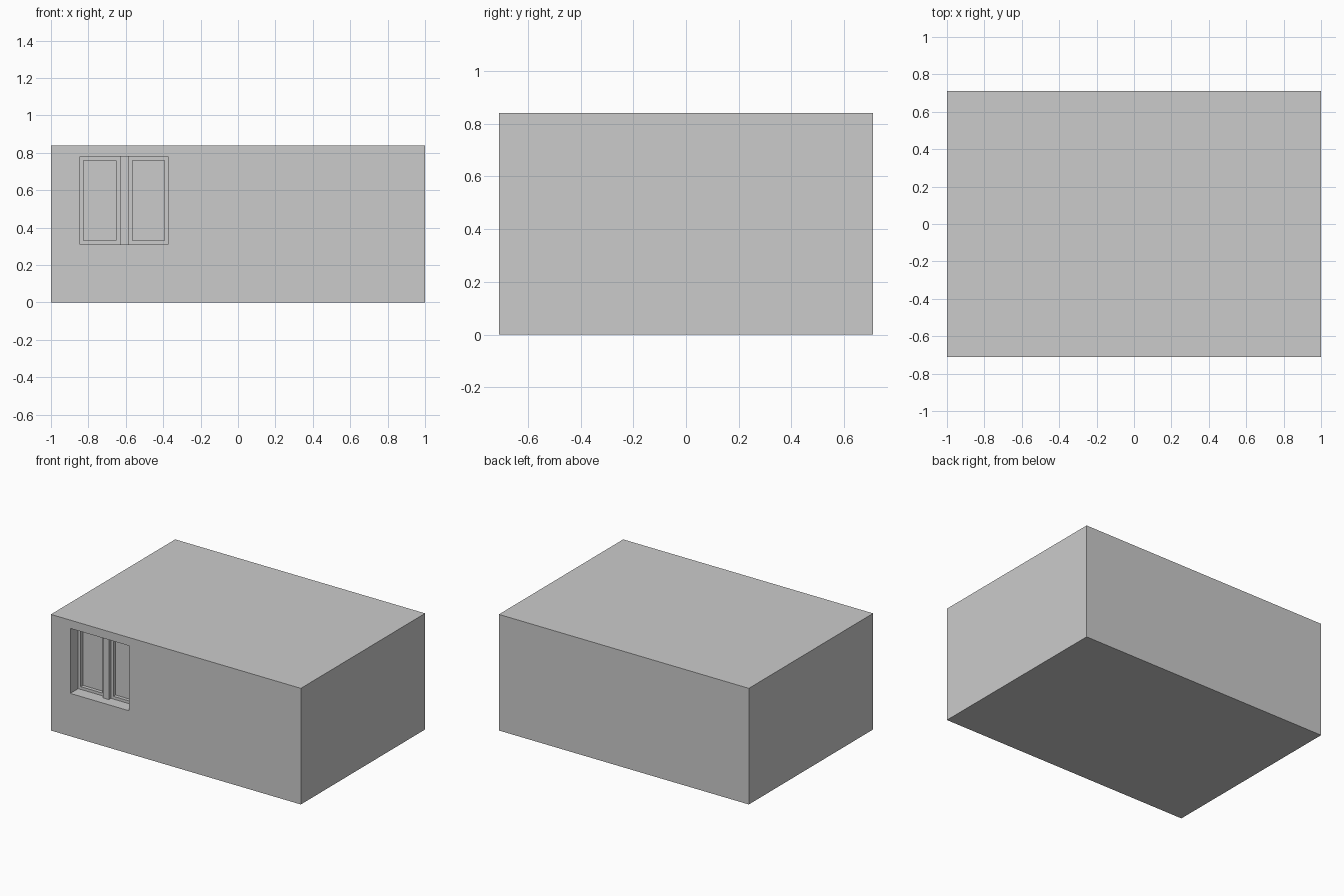
import bpy, bmesh

if "Cube" in bpy.data.objects:
    bpy.data.objects.remove(bpy.data.objects["Cube"])

W, D, H = 1.0, 0.71, 0.84            # half width, half depth, height
X0, X1, Z0, Z1 = -0.845, -0.374, 0.31, 0.78   # window opening
FRAME_Y, PANE_Y, BACK_Y = -D + 0.09, -D + 0.115, -D + 0.13


def box(name, x0, x1, y0, y1, z0, z1):
    bm = bmesh.new()
    bmesh.ops.create_cube(bm, size=1)
    for v in bm.verts:
        v.co = ((x0 + x1) / 2 + v.co.x * (x1 - x0),
                (y0 + y1) / 2 + v.co.y * (y1 - y0),
                (z0 + z1) / 2 + v.co.z * (z1 - z0))
    mesh = bpy.data.meshes.new(name)
    bm.to_mesh(mesh)
    bm.free()
    obj = bpy.data.objects.new(name, mesh)
    bpy.context.collection.objects.link(obj)
    return obj


def cut(target, *bounds):
    cutter = box("cutter", *bounds)
    mod = target.modifiers.new("opening", 'BOOLEAN')
    mod.operation = 'DIFFERENCE'
    mod.solver = 'EXACT'
    mod.object = cutter
    bpy.context.view_layer.objects.active = target
    bpy.ops.object.modifier_apply(modifier=mod.name)
    bpy.data.objects.remove(cutter)


# Building block with a recessed window opening
building = box("building", -W, W, -D, D, 0, H)
cut(building, X0, X1, -D - 0.1, BACK_Y, Z0, Z1)

# Centre post between the two sashes
M0, M1 = -0.631, -0.583
box("window_post", M0, M1, -D + 0.066, BACK_Y, Z0, Z1)

# Sashes: a slim frame around a set-back pane
T = 0.02
for side, a, b in (("left", X0, M0), ("right", M1, X1)):
    sash = box(side + "_sash", a, b, FRAME_Y, BACK_Y, Z0, Z1)
    cut(sash, a + T, b - T, FRAME_Y - 0.1, BACK_Y + 0.1, Z0 + T, Z1 - T)
    box(side + "_pane", a + T, b - T, PANE_Y, BACK_Y, Z0 + T, Z1 - T)
